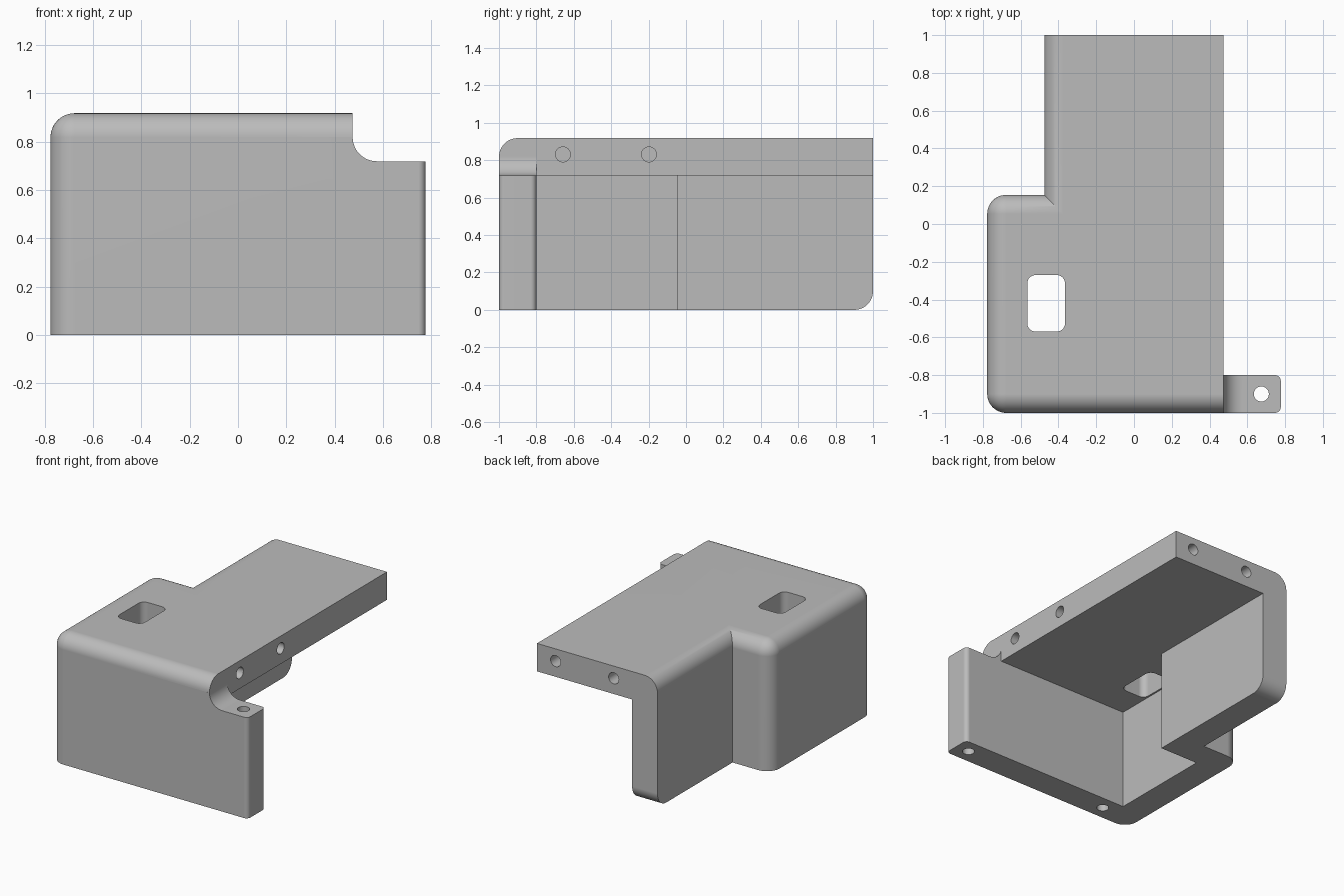
import bpy, bmesh, math
from mathutils import Vector

cube = bpy.data.objects.get("Cube")
if cube:
    bpy.data.objects.remove(cube, do_unlink=True)

# Main dimensions
W, IN, STEP = 0.777, 0.475, 0.154     # half width, deck half width, side bay end
TOP, DECK, T, R = 0.918, 0.719, 0.2, 0.1

grey = bpy.data.materials.new("plain grey")
grey.use_nodes = True
grey.diffuse_color = (0.5, 0.5, 0.5, 1)
grey.node_tree.nodes["Principled BSDF"].inputs["Base Color"].default_value = (0.5, 0.5, 0.5, 1)


def prism(name, points, low, high, axis="z", rounded=None, radius=R, segments=12):
    """Extrude a profile along z or y, then round edges whose midpoint and direction pass a test."""
    bm = bmesh.new()
    place = (lambda u, v, w: (u, v, w)) if axis == "z" else (lambda u, v, w: (u, w, v))
    face = bm.faces.new([bm.verts.new(place(u, v, low)) for u, v in points])
    grown = bmesh.ops.extrude_face_region(bm, geom=[face])["geom"]
    shift = Vector(place(0, 0, high - low))
    bmesh.ops.translate(bm, vec=shift, verts=[g for g in grown if isinstance(g, bmesh.types.BMVert)])
    bmesh.ops.recalc_face_normals(bm, faces=bm.faces[:])
    if rounded:
        chosen = []
        for e in bm.edges:
            a, b = e.verts[0].co, e.verts[1].co
            if rounded((a + b) / 2, abs(a.z - b.z) > 0.01):
                chosen.append(e)
        bmesh.ops.bevel(bm, geom=chosen, offset=radius, offset_type="OFFSET",
                        segments=segments, profile=0.5, affect="EDGES")
    mesh = bpy.data.meshes.new(name)
    bm.to_mesh(mesh)
    bm.free()
    obj = bpy.data.objects.new(name, mesh)
    bpy.context.collection.objects.link(obj)
    mesh.materials.append(grey)
    return obj


def drill(location, depth, direction):
    """Round hole cutter centred on the surface point, reaching depth below it."""
    rot = Vector(direction).to_track_quat("Z", "Y").to_euler()
    bpy.ops.mesh.primitive_cylinder_add(vertices=32, radius=0.04, depth=2 * depth,
                                        location=location, rotation=rot)
    cutter = bpy.context.object
    cutter.name = "hole_cutter"
    cutter.data.materials.append(grey)
    return cutter


def combine(body, tool, operation):
    tool.hide_render = True
    mod = body.modifiers.new("combine", "BOOLEAN")
    mod.operation, mod.solver, mod.object = operation, "EXACT", tool
    bpy.ops.object.select_all(action="DESELECT")
    body.select_set(True)
    bpy.context.view_layer.objects.active = body
    bpy.ops.object.modifier_apply(modifier=mod.name)
    bpy.data.objects.remove(tool, do_unlink=True)


# Outer block with rounded outer edges
def block_edge(mid, upright):
    if upright:
        return mid.x < -W + 0.01
    if mid.z > 0.5:
        return mid.y < 0.99 and mid.x < IN - 0.01
    return mid.y > 0.99


outline = [(-W, -1), (IN, -1), (IN, 1), (-IN, 1), (-IN, STEP), (-W, STEP)]
cover = prism("cover_shell", outline, 0, TOP, rounded=block_edge)

# Mounting tab with a concave shoulder
arc = [(IN + R - R * math.sin(a), DECK + R - R * math.cos(a))
       for a in (i * math.pi / 24 for i in range(13))]
tab_profile = [(IN - R, 0), (W, 0), (W, DECK)] + arc + [(IN - R, DECK + R)]
tab = prism("mounting_tab", tab_profile, -1, -1 + T, axis="y", radius=0.03, segments=6,
            rounded=lambda mid, upright: upright and mid.x > W - 0.01)
combine(cover, tab, "UNION")

# Hollow inside, open at the right, back and bottom
inside = [(-W + T, -1 + T), (IN + 0.1, -1 + T), (IN + 0.1, 1.1), (-IN + T, 1.1),
          (-IN + T, STEP - T), (-W + T, STEP - T)]
combine(cover, prism("hollow_cutter", inside, -0.2, DECK), "DIFFERENCE")

# Window with rounded corners through the top plate
window = [(-0.565, -0.57), (-0.365, -0.57), (-0.365, -0.27), (-0.565, -0.27)]
combine(cover, prism("window_cutter", window, DECK - 0.1, TOP + 0.1, radius=0.045, segments=8,
                     rounded=lambda mid, upright: upright), "DIFFERENCE")

# Screw holes: right edge, back edge, front wall underside, and through the tab
holes = [((IN, y, 0.831), 0.25, (1, 0, 0)) for y in (-0.658, -0.198)]
holes += [((x, 1, 0.831), 0.25, (0, 1, 0)) for x in (0.328, -0.13)]
holes += [((-0.485, -0.9, 0), 0.25, (0, 0, 1)), ((0.674, -0.9, 0), 0.9, (0, 0, 1))]
for spot, depth, direction in holes:
    combine(cover, drill(spot, depth, direction), "DIFFERENCE")

# Smooth fillets, crisp corners
bpy.ops.object.shade_smooth_by_angle(angle=math.radians(30))
weighted = cover.modifiers.new("even shading", "WEIGHTED_NORMAL")
weighted.keep_sharp = True
